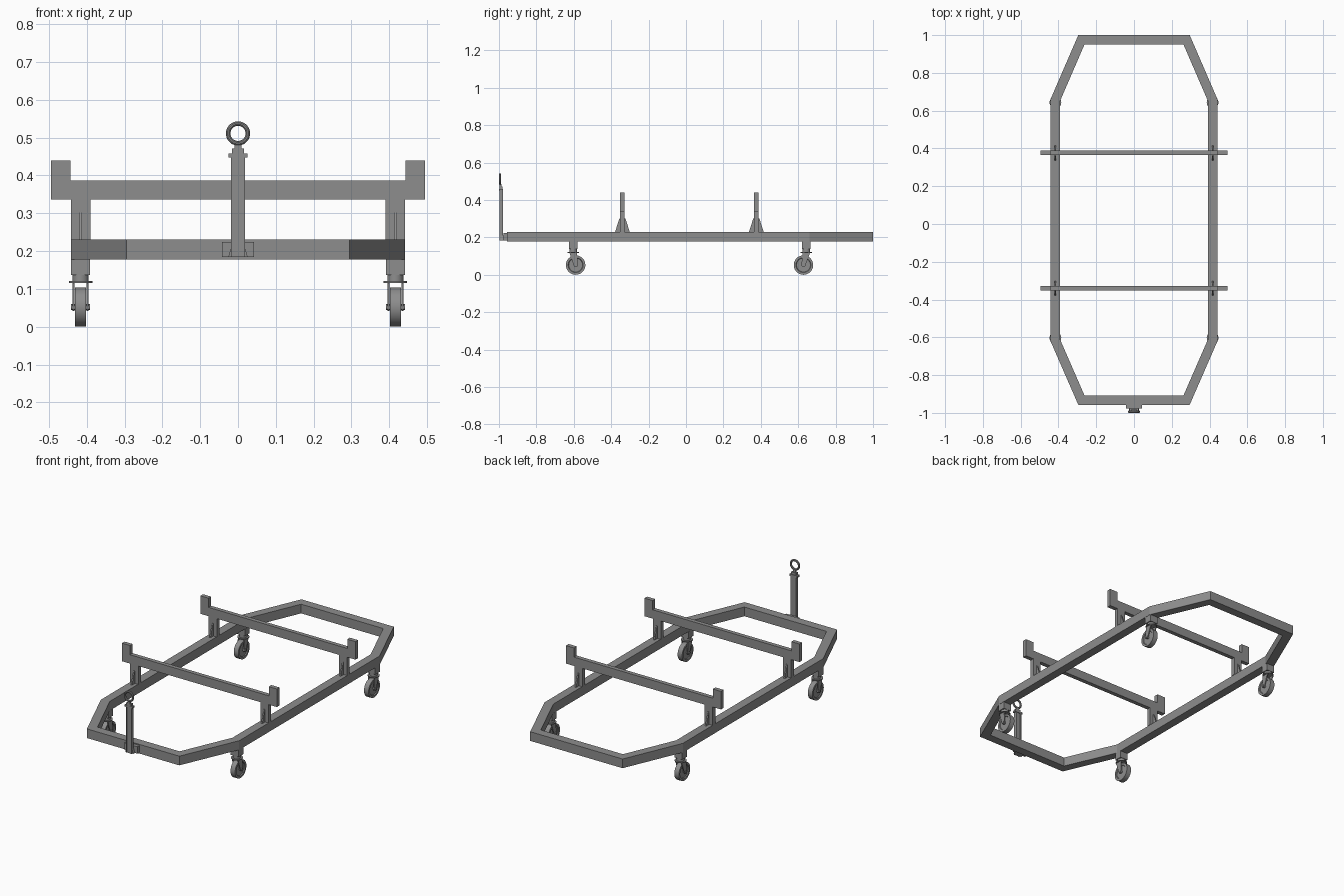
import bpy, bmesh, math
from mathutils import Vector

cube = bpy.data.objects.get("Cube")
if cube:
    bpy.data.objects.remove(cube, do_unlink=True)

steel = bpy.data.materials.new("grey steel")
steel.use_nodes = True
GREY = (0.27, 0.27, 0.27, 1)
steel.diffuse_color = GREY
steel.node_tree.nodes["Principled BSDF"].inputs["Base Color"].default_value = GREY


def finish(name, bm, smooth=False):
    bmesh.ops.recalc_face_normals(bm, faces=bm.faces)
    mesh = bpy.data.meshes.new(name)
    bm.to_mesh(mesh)
    bm.free()
    mesh.materials.append(steel)
    ob = bpy.data.objects.new(name, mesh)
    bpy.context.collection.objects.link(ob)
    if smooth:
        bpy.ops.object.select_all(action='DESELECT')
        ob.select_set(True)
        bpy.context.view_layer.objects.active = ob
        bpy.ops.object.shade_smooth_by_angle(angle=math.radians(35))
    return ob


def prism(name, points, depth):
    """Extrude a closed outline of 3D points along a vector."""
    bm = bmesh.new()
    face = bm.faces.new([bm.verts.new(p) for p in points])
    new = bmesh.ops.extrude_face_region(bm, geom=[face], use_keep_orig=True)["geom"]
    bmesh.ops.translate(bm, vec=Vector(depth),
                        verts=[v for v in new if isinstance(v, bmesh.types.BMVert)])
    return finish(name, bm)


def box(name, x, y, z):
    pts = [(x[0], y[0], z[0]), (x[1], y[0], z[0]), (x[1], y[1], z[0]), (x[0], y[1], z[0])]
    return prism(name, pts, (0, 0, z[1] - z[0]))


def bridge(bm, rings, closed):
    """Join rings of vertices into a loop, closing each section if asked."""
    n = len(rings[0])
    for i, a in enumerate(rings):
        b = rings[(i + 1) % len(rings)]
        for j in range(n if closed else n - 1):
            k = (j + 1) % n
            bm.faces.new((a[j], a[k], b[k], b[j]))


def lathe(name, profile, centre, axis, steps=32, closed=False):
    """Spin (radius, offset) points about the x, y or z axis."""
    bm = bmesh.new()
    rings = []
    for i in range(steps):
        a = 2 * math.pi * i / steps
        ring = []
        for r, h in profile:
            c, s = r * math.cos(a), r * math.sin(a)
            p = {"x": (h, c, s), "y": (c, h, s), "z": (c, s, h)}[axis]
            ring.append(bm.verts.new(Vector(p) + Vector(centre)))
        rings.append(ring)
    bridge(bm, rings, closed)
    if not closed:
        bm.faces.new([r[0] for r in rings])
        bm.faces.new([r[-1] for r in rings])
    return finish(name, bm, True)


# Mitred eight-sided base frame
LOW, HIGH, WIDTH = 0.177, 0.23, 0.05
half = [(0.295, -0.957), (0.442, -0.62), (0.442, 0.66), (0.295, 1.0)]
outline = [Vector(p) for p in half + [(-x, y) for x, y in reversed(half)]]
bm = bmesh.new()
rings = []
for i, p in enumerate(outline):
    d1 = (p - outline[i - 1]).normalized()
    d2 = (outline[(i + 1) % len(outline)] - p).normalized()
    n1, n2 = Vector((-d1.y, d1.x)), Vector((-d2.y, d2.x))
    q = p + (n1 + n2) * WIDTH / (1 + n1.dot(n2))
    rings.append([bm.verts.new((v.x, v.y, z))
                  for v, z in ((p, LOW), (p, HIGH), (q, HIGH), (q, LOW))])
bridge(bm, rings, True)
finish("base_frame", bm)

# Two raised cradles with posts, end stops and gussets
T = 0.012
for end, y in (("front", -0.34), ("back", 0.376)):
    ys = (y - T, y + T)
    box(end + "_cross_bar", (-0.495, 0.495), ys, (0.336, 0.387))
    for side, s in (("left", 1), ("right", -1)):
        tag = f"{end}_{side}_"
        box(tag + "post", (s * 0.39, s * 0.442), ys, (HIGH, 0.336))
        box(tag + "end_stop", (s * 0.443, s * 0.495), ys, (0.387, 0.44))
        for g in (-1, 1):
            x = s * 0.416 - 0.004
            prism(tag + "gusset",
                  [(x, y + g * T, HIGH), (x, y + g * 0.039, HIGH),
                   (x, y + g * 0.035, 0.242), (x, y + g * 0.016, 0.302),
                   (x, y + g * T, 0.302)], (0.008, 0, 0))

# Casters: mount, swivel, trailing fork and wheel
tyre = [(0.018, -0.01), (0.037, -0.01), (0.04, -0.0145), (0.052, -0.0145),
        (0.052, 0.0145), (0.04, 0.0145), (0.037, 0.01), (0.018, 0.01)]
for end, y, trail in (("front", -0.603, 0.013), ("back", 0.643, -0.015)):
    for side, s in (("left", 1), ("right", -1)):
        tag = f"{end}_{side}_caster_"
        x, wy, wz = s * 0.416, y + trail, 0.052
        box(tag + "mount", (x - 0.025, x + 0.025), (y - 0.022, y + 0.022), (0.137, LOW))
        lathe(tag + "swivel", [(0.021, 0.137), (0.021, 0.121),
                               (0.031, 0.121), (0.031, 0.116)], (x, y, 0), "z")
        lathe(tag + "wheel", tyre, (x, wy, wz), "x")
        lathe(tag + "axle", [(0.008, -0.025), (0.008, 0.025)], (x, wy, wz), "x", 12)
        for g in (-1, 1):
            arc = [(wy + 0.011 * math.cos(a), wz + 0.011 * math.sin(a))
                   for a in (math.pi * (1 + i / 6) for i in range(7))]
            leg = [(y - 0.02, 0.117)] + arc + [(y + 0.02, 0.117)]
            px = x + g * 0.0185 - 0.0025
            prism(tag + "fork_leg", [(px, p, q) for p, q in leg], (0.005, 0, 0))

# Folded-up tow bar with hinge and ring
box("hinge_block", (-0.042, 0.042), (-0.977, -0.956), (0.184, 0.224))
prism("hinge_bracket", [(-0.026, -0.992, 0.184), (0.026, -0.992, 0.184),
                        (0.018, -0.992, 0.209), (-0.018, -0.992, 0.209)], (0, 0.016, 0))
box("tow_bar", (-0.013, 0.013), (-0.996, -0.981), (0.184, 0.452))
for s in (-1, 1):
    box("tow_bar_flange", (s * 0.012, s * 0.018), (-0.998, -0.979), (0.184, 0.452))
box("tow_collar", (-0.025, 0.025), (-0.999, -0.978), (0.447, 0.458))
box("tow_neck", (-0.016, 0.016), (-0.998, -0.982), (0.458, 0.471))
box("tow_stem", (-0.009, 0.009), (-0.997, -0.987), (0.471, 0.486))
ring = [(0.026 + 0.006 * math.cos(a), 0.006 * math.sin(a))
        for a in (math.pi * i / 5 for i in range(10))]
lathe("tow_ring", ring, (0, -0.994, 0.511), "y", 36, True)
